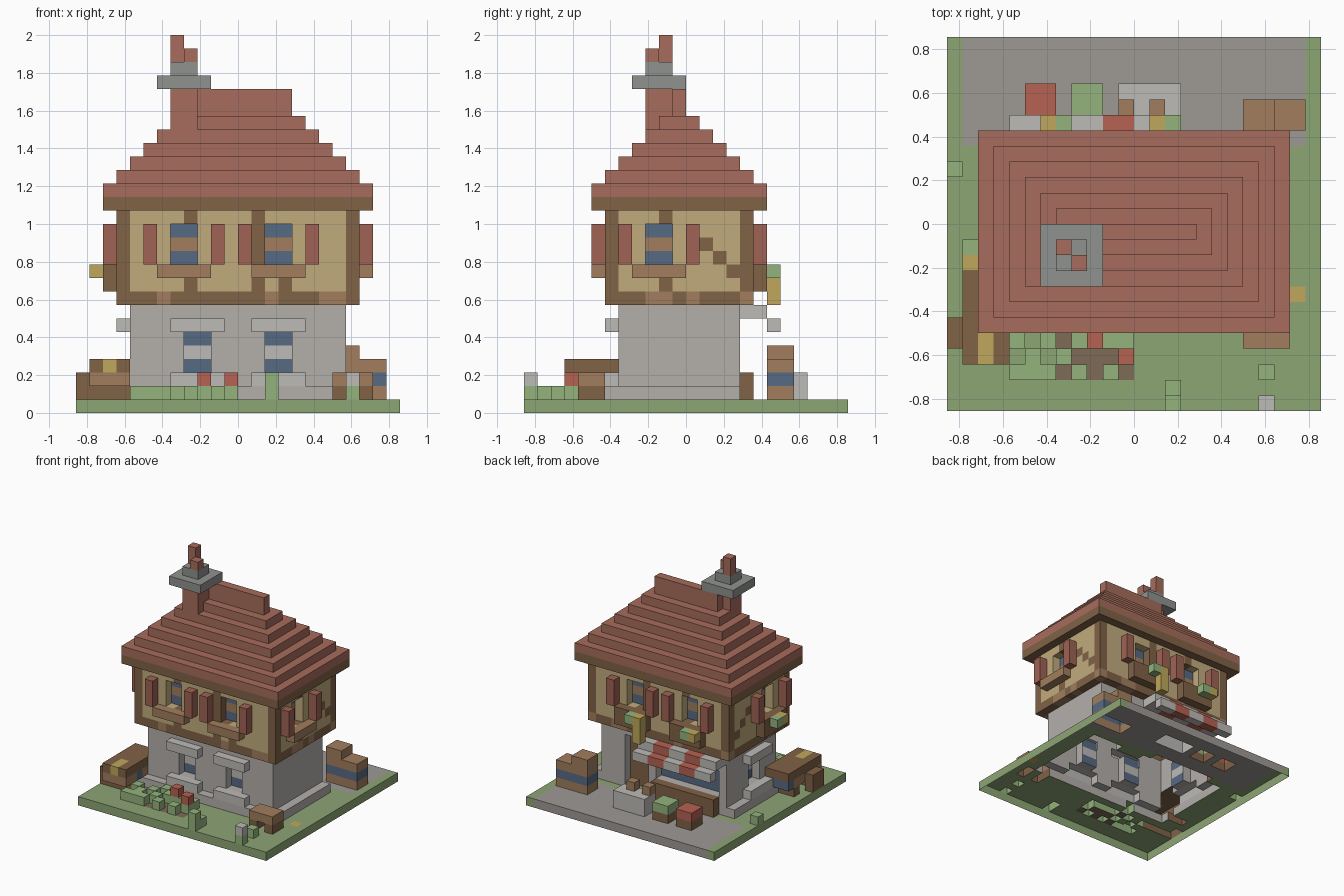
import bpy, bmesh, random
from mathutils import Vector

if "Cube" in bpy.data.objects:
    bpy.data.objects.remove(bpy.data.objects["Cube"])

random.seed(4)
U = 1 / 14            # one block
cells = {}            # (x, y, z) -> (part, colour)

RGB = dict(roof=(165, 108, 92), stone=(178, 174, 170), pale=(188, 186, 182), cap=(142, 145, 142),
           plaster=(192, 170, 124), timber=(128, 98, 72), tan=(160, 125, 94), glass=(88, 106, 130),
           grass=(140, 164, 116), leaf=(146, 178, 124), path=(156, 152, 148), soil=(124, 106, 88),
           straw=(190, 166, 92), shutter=(158, 98, 84), red=(180, 98, 82))


def box(part, col, x0, x1, y0, y1, z0, z1):
    for x in range(x0, x1):
        for y in range(y0, y1):
            for z in range(z0, z1):
                if col is None:
                    cells.pop((x, y, z), None)
                else:
                    cells[x, y, z] = (part, col)


# Wall planes of the two storeys
UPPER = dict(front=-6, back=5, left=-9, right=9)
LOWER = dict(front=-5, back=4, left=-8, right=8)


def wall(planes, side, part, col, u0, u1, d0, d1, z0, z1):
    """Box placed on a wall: u runs along the wall, d points outward."""
    w = planes[side]
    a, b = (w - d1, w - d0) if side in ('front', 'left') else (w + d0, w + d1)
    if side in ('front', 'back'):
        box(part, col, u0, u1, a, b, z0, z1)
    else:
        box(part, col, a, b, u0, u1, z0, z1)


# Ground with paved yard at the back
box('ground', 'grass', -12, 12, -12, 12, 0, 1)
box('paved_yard', 'path', -11, 11, 5, 12, 0, 1)
box('ground', 'straw', 10, 11, -5, -4, 0, 1)
box('ground', 'soil', -5, 0, -10, -7, 0, 1)

# Storeys and plinth
box('stone_storey', 'stone', -8, 8, -5, 4, 1, 8)
box('plinth', 'stone', -9, 9, -6, 4, 1, 2)
box('upper_storey', 'plaster', -9, 9, -6, 5, 8, 15)

# Half-timber framing set flush in the plaster
for side in UPPER:
    lo, hi = (-9, 9) if side in ('front', 'back') else (-6, 5)
    for u in range(lo, hi):
        wall(UPPER, side, 'timber_frame', random.choice(['timber', 'timber', 'tan']), u, u + 1, -1, 0, 8, 9)
    posts = [lo, hi - 1] + ([-4, 1] if lo == -9 else [-2])
    for u in posts:
        wall(UPPER, side, 'timber_frame', 'timber', u, u + 1, -1, 0, 9, 15)
    for k in range(4):
        s = 0 if lo == -9 else 1
        wall(UPPER, side, 'timber_frame', 'timber', s + k, s + k + 1, -1, 0, 12 - k, 13 - k)


def upper_window(side, u, flowers=False):
    wall(UPPER, side, 'window_opening', None, u, u + 2, -1, 0, 11, 14)
    wall(UPPER, side, 'upper_window', 'glass', u, u + 2, -2, -1, 11, 14)
    wall(UPPER, side, 'window_bar', 'tan', u, u + 2, -2, -1, 12, 13)
    for s in (u - 2, u + 3):
        wall(UPPER, side, 'shutter', 'shutter', s, s + 1, 0, 1, 11, 14)
    wall(UPPER, side, 'window_sill', 'tan', u - 1, u + 3, 0, 1, 10, 11)
    if flowers:
        wall(UPPER, side, 'flower_box', 'timber', u - 1, u + 3, 0, 1, 9, 11)
        f = u if side == 'left' else u - 1
        wall(UPPER, side, 'blossom', 'straw', f, f + 1, 1, 2, 10, 11)
        wall(UPPER, side, 'blossom', 'leaf', f + 1, f + 2, 1, 2, 10, 11)


def lower_window(side, u):
    wall(LOWER, side, 'window_opening', None, u, u + 2, -1, 0, 3, 6)
    wall(LOWER, side, 'lower_window', 'glass', u, u + 2, -2, -1, 3, 6)
    wall(LOWER, side, 'stone_bar', 'pale', u, u + 2, -2, -1, 4, 5)
    wall(LOWER, side, 'lintel', 'pale', u - 1, u + 3, 0, 1, 6, 7)
    wall(LOWER, side, 'stone_sill', 'pale', u - 1, u + 3, 0, 1, 2, 3)


for side, us in dict(front=(-5, 2), back=(-5, 2), left=(-3,), right=(-3,)).items():
    for u in us:
        upper_window(side, u, side in ('back', 'left'))
for side, us in dict(front=(-4, 2), left=(-2,)).items():
    for u in us:
        lower_window(side, u)
box('trailing_flowers', 'straw', 1, 2, 6, 7, 8, 11)

# Door at the back
box('opening', None, 2, 5, 3, 4, 1, 7)
box('door', 'timber', 2, 5, 2, 3, 1, 7)
box('door', 'straw', 3, 4, 2, 3, 5, 6)

# Shop front: glazing, counter and striped awning
box('opening', None, -7, 1, 3, 4, 3, 6)
box('shop_window', 'glass', -7, 1, 2, 3, 3, 6)
box('counter', 'timber', -7, 1, 4, 5, 1, 3)
for i, x in enumerate(range(-8, 2, 2)):
    col = 'red' if i % 2 else 'pale'
    box('awning', col, x, x + 2, 4, 6, 7, 8)
    box('awning', col, x, x + 2, 6, 7, 6, 7)

# Stepped roof
box('eaves', 'timber', -10, 10, -7, 6, 15, 16)
for k in range(7):
    box('roof', 'roof', k - 10, 10 - k, k - 7, 6 - k, 16 + k, 17 + k)
box('roof_ridge', 'roof', -4, 4, -1, 0, 23, 24)

# Chimney
box('chimney', 'roof', -5, -3, -3, -1, 19, 24)
box('chimney_cap', 'cap', -6, -2, -4, 0, 24, 25)
box('chimney_cap', 'cap', -5, -3, -3, -1, 25, 26)
box('chimney_pot', 'roof', -5, -4, -2, -1, 26, 28)
box('chimney_pot', 'roof', -4, -3, -3, -2, 26, 27)

# Market goods in the yard
for x, col in ((-7, 'red'), (-4, 'leaf')):
    box('crate', 'timber', x, x + 2, 7, 9, 1, 2)
    box('produce', col, x, x + 2, 7, 9, 2, 3)
box('stone_trough', 'pale', -1, 3, 7, 9, 1, 3)
for x in (-1, 1):
    box('jar', 'tan', x, x + 1, 7, 8, 3, 4)

# Upright barrels
for x, top in ((7, 5), (9, 4)):
    box('barrel', 'tan', x, x + 2, 6, 8, 1, top)
    box('barrel_band', 'glass', x, x + 2, 6, 8, 2, 3)

# Lying barrel with log rests at the left
box('lying_barrel', 'timber', -11, -8, -9, -3, 2, 4)
box('lying_barrel', 'tan', -11, -8, -9, -3, 2, 3)
box('barrel_tap', 'straw', -10, -9, -9, -7, 3, 4)
for y in (-8, -5):
    box('barrel_band', 'glass', -11, -8, y + 1, y + 2, 2, 3)
    box('barrel_rest', 'timber', -11, -8, y, y + 1, 1, 2)
box('log', 'timber', -12, -11, -8, -6, 1, 3)

# Bench at the right front
box('bench_seat', 'tan', 7, 10, -8, -6, 2, 3)
for x in (7, 9):
    box('bench_leg', 'timber', x, x + 1, -8, -6, 1, 2)

# Garden plants
for x, y in ((-8, -10), (-7, -10), (-6, -10), (-8, -8), (-7, -9), (-6, -8), (-5, -9), (-4, -10),
             (-4, -8), (-3, -8), (-2, -8), (-1, -9), (-1, -8), (-5, -7), (-2, -10)):
    box('garden_plant', 'leaf', x, x + 1, y, y + 1, 1, 2)
for x, y in ((-3, -8), (-1, -9)):
    box('garden_flower', 'red', x, x + 1, y, y + 1, 2, 3)
box('tall_grass', 'leaf', 2, 3, -12, -11, 1, 3)
box('tall_grass', 'leaf', 2, 3, -11, -10, 1, 2)
box('tall_grass', 'leaf', 8, 9, -10, -9, 1, 2)
box('tall_grass', 'leaf', -12, -11, 3, 4, 1, 2)
box('daisy', 'leaf', 8, 9, -12, -11, 1, 2)
box('daisy', 'pale', 8, 9, -12, -11, 2, 3)

# Turn blocks into one skin per part, leaving out hidden faces
mats = {}
for name, c in RGB.items():
    mats[name] = bpy.data.materials.new(name)
    mats[name].diffuse_color = (*[(v / 255) ** 2.2 for v in c], 1)

AXES = [Vector(v) for v in ((1, 0, 0), (0, 1, 0), (0, 0, 1))]
for part in sorted({p for p, c in cells.values()}):
    bm = bmesh.new()
    own = {k: c for k, (p, c) in cells.items() if p == part}
    cols = sorted(set(own.values()))
    for k, c in own.items():
        mid = Vector(k) + Vector((.5, .5, .5))
        for i in range(3):
            for s in (1, -1):
                n = AXES[i] * s
                q = tuple(int(k[j] + n[j]) for j in range(3))
                if q in cells or q[2] < 0:      # covered, or open underside
                    continue
                a, b = AXES[(i + 1) % 3] / 2, AXES[(i + 2) % 3] / 2 * s
                o = mid + n / 2
                f = bm.faces.new([bm.verts.new((o + v) * U) for v in (-a - b, a - b, a + b, b - a)])
                f.material_index = cols.index(c)
    bmesh.ops.remove_doubles(bm, verts=bm.verts, dist=0.001)
    me = bpy.data.meshes.new(part)
    bm.to_mesh(me)
    bm.free()
    for c in cols:
        me.materials.append(mats[c])
    bpy.context.collection.objects.link(bpy.data.objects.new(part, me))

for m in bpy.data.materials:
    if m.users and not m.is_grease_pencil:
        m.use_nodes = True
        m.node_tree.nodes["Principled BSDF"].inputs["Base Color"].default_value = m.diffuse_color
